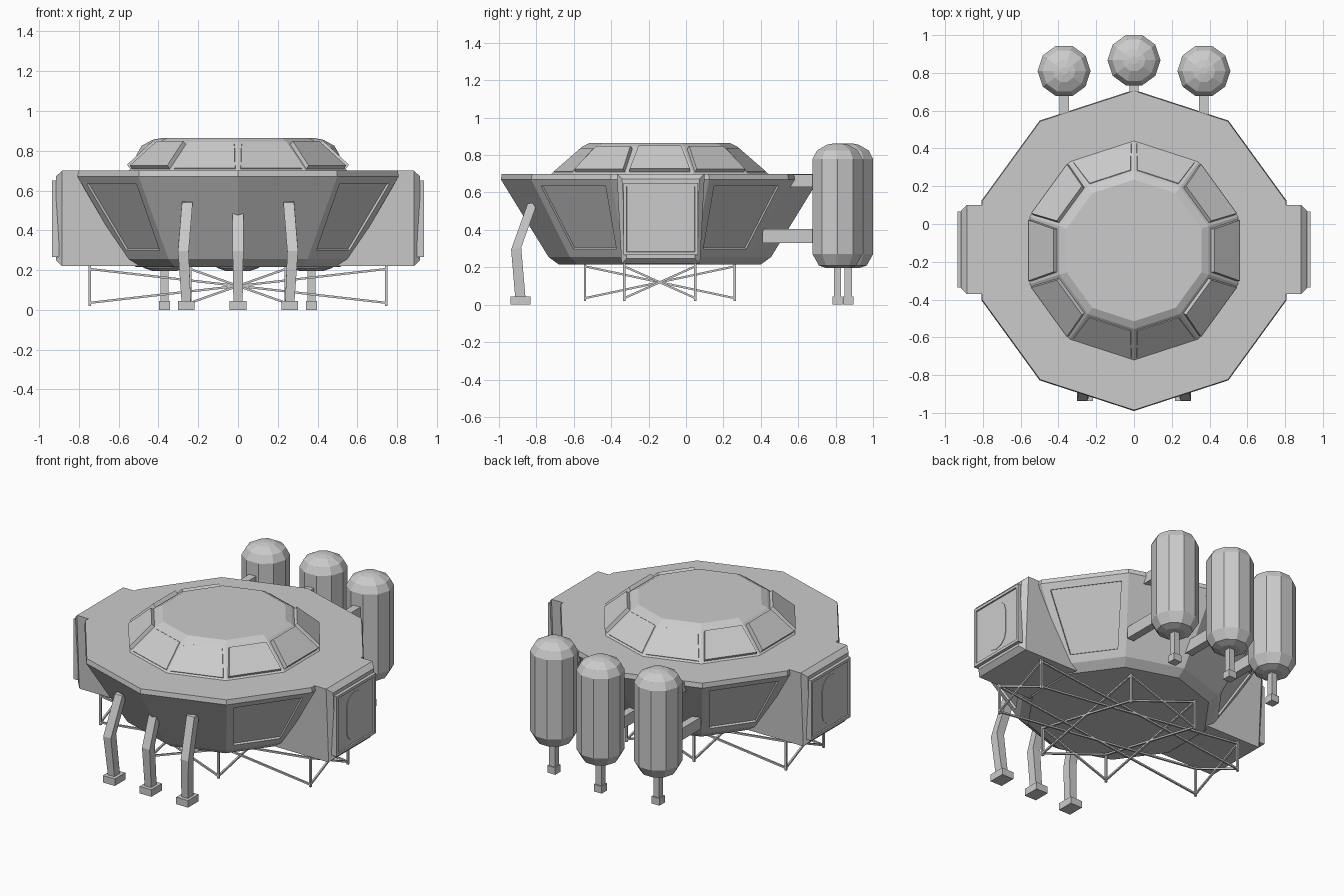
import bpy, bmesh
from math import cos, sin, radians, pi
from mathutils import Vector

if "Cube" in bpy.data.objects:
    bpy.data.objects.remove(bpy.data.objects["Cube"])

CY = -0.14  # centre of the ten-sided cabin


def finish(bm, name):
    bmesh.ops.recalc_face_normals(bm, faces=bm.faces[:])
    me = bpy.data.meshes.new(name)
    bm.to_mesh(me)
    bm.free()
    ob = bpy.data.objects.new(name, me)
    bpy.context.collection.objects.link(ob)
    return ob


def lathe(profile, cx, cy, start, n=10):
    """Closed n-sided solid from (radius, z) pairs, listed bottom to top."""
    bm = bmesh.new()
    rings = [[bm.verts.new((cx + r * cos(start + 2 * pi * i / n),
                            cy + r * sin(start + 2 * pi * i / n), z))
              for i in range(n)] for r, z in profile]
    for a, b in zip(rings, rings[1:]):
        for i in range(n):
            j = (i + 1) % n
            bm.faces.new((a[i], a[j], b[j], b[i]))
    bm.faces.new(rings[0][::-1])
    bm.faces.new(rings[-1])
    bm.normal_update()
    return bm


def inset(bm, face, width, depth):
    bmesh.ops.inset_individual(bm, faces=[face], thickness=width)
    bmesh.ops.inset_individual(bm, faces=[face], thickness=0.002, depth=depth)


def add_box(bm, lo, hi):
    m = bmesh.ops.create_cube(bm, size=1)["verts"]
    for v in m:
        v.co = Vector([(lo[k] + hi[k]) / 2 + v.co[k] * (hi[k] - lo[k]) for k in range(3)])
    return m


def add_beam(bm, a, b, w):
    """Square bar between two points."""
    a, b = Vector(a), Vector(b)
    d = b - a
    q = d.to_track_quat('Z', 'Y')
    for v in bmesh.ops.create_cube(bm, size=1)["verts"]:
        v.co = (a + b) / 2 + q @ Vector((v.co.x * w, v.co.y * w, v.co.z * d.length))


# Cabin hull with recessed panels on the diagonal faces
bm = lathe([(0.54, 0.215), (0.595, 0.255), (0.85, 0.67), (0.845, 0.70)], 0, CY, pi / 2)
for f in bm.faces[:]:
    c = f.calc_center_median()
    if 0.4 < c.z < 0.5 and abs(c.x) > 0.4 and abs(c.y - CY) > 0.2:
        inset(bm, f, 0.065, -0.012)
finish(bm, "cabin_hull")

# Roof dome with raised window panels, deeper towards the sides
bm = lathe([(0.58, 0.69), (0.58, 0.70), (0.415, 0.845), (0.375, 0.865)], 0, CY, pi / 2)
for f in bm.faces[:]:
    c = f.calc_center_median()
    if 0.75 < c.z < 0.8:
        inset(bm, f, 0.022, 0.004 + (0.033 * abs(f.normal.x) if abs(c.x) > 0.3 else 0))
finish(bm, "roof_dome")

for s, side in ((1, "right"), (-1, "left")):
    # Airlock block, slightly wider at the top, chamfered outer rim
    bm = bmesh.new()
    rows = []
    for x, e in ((0.50, 0), (0.885, 0), (0.915, 0.028)):
        rows.append([bm.verts.new((s * x, y, z)) for y, z in (
            (-0.345 + e, 0.22 + e), (0.075 - e, 0.22 + e),
            (0.10 - e, 0.70 - e), (-0.37 + e, 0.70 - e))])
    for a, b in zip(rows, rows[1:]):
        for i in range(4):
            bm.faces.new((a[i], a[(i + 1) % 4], b[(i + 1) % 4], b[i]))
    bm.faces.new(rows[0])
    bm.faces.new(rows[-1])
    finish(bm, side + "_airlock")

    # Outer frame with a recessed field
    bm = bmesh.new()
    xs = sorted((s * 0.90, s * 0.935))
    add_box(bm, (xs[0], -0.335, 0.265), (xs[1], 0.065, 0.65))
    bm.normal_update()
    for f in bm.faces[:]:
        if f.normal.x * s > 0.9:
            inset(bm, f, 0.025, -0.008)
    finish(bm, side + "_airlock_frame")

    # Door with rounded ends
    bm = bmesh.new()
    pts = [(0.085 * cos(radians(t)), 0.08 * sin(radians(t)) + (0.075 if t < 180 else -0.075))
           for t in list(range(0, 180, 30)) + [179.9] + list(range(180, 360, 30)) + [359.9]]
    door = bm.faces.new([bm.verts.new((s * 0.92, CY + y, 0.457 + z)) for y, z in pts])
    ext = bmesh.ops.extrude_face_region(bm, geom=[door])["geom"]
    for v in ext:
        if isinstance(v, bmesh.types.BMVert):
            v.co.x += s * 0.01
    finish(bm, side + "_airlock_door")

# Bent front legs with box feet
for x, name in ((-0.26, "left"), (0, "middle"), (0.26, "right")):
    k = x / 0.26
    bm = bmesh.new()
    rows = []
    for px, y, z, w in ((x, -0.885, 0.03, 0.023), (x + 0.015 * k, -0.908, 0.30, 0.027),
                        (x - 0.005 * k, -0.82, 0.545, 0.027)):
        rows.append([bm.verts.new((px + i * w, y + j * 0.027, z + j * 0.005))
                     for i, j in ((-1, -1), (1, -1), (1, 1), (-1, 1))])
    for a, b in zip(rows, rows[1:]):
        for i in range(4):
            bm.faces.new((a[i], a[(i + 1) % 4], b[(i + 1) % 4], b[i]))
    bm.faces.new(rows[0])
    bm.faces.new(rows[-1])
    add_box(bm, (x - 0.042, -0.938, 0), (x + 0.042, -0.832, 0.045))
    finish(bm, name + "_front_leg")

# Rear tanks, each with a post, a foot and two mounting beams
for x, y, name in ((-0.37, 0.81, "left"), (0, 0.867, "middle"), (0.37, 0.81, "right")):
    bm = lathe([(0.06, 0.195), (0.105, 0.21), (0.14, 0.27), (0.14, 0.78),
                (0.115, 0.825), (0.06, 0.855), (0.02, 0.863)], x, y, 0)
    finish(bm, name + "_tank")
    bm = bmesh.new()
    add_box(bm, (x - 0.02, y - 0.02, 0.03), (x + 0.02, y + 0.02, 0.22))
    add_box(bm, (x - 0.028, y - 0.028, 0), (x + 0.028, y + 0.028, 0.045))
    finish(bm, name + "_tank_post")
    bm = bmesh.new()
    add_box(bm, (x - 0.025, y - 0.33, 0.63), (x + 0.025, y - 0.10, 0.695))
    add_box(bm, (x - 0.025, 0.41 if x else 0.44, 0.33), (x + 0.025, y - 0.10, 0.405))
    finish(bm, name + "_tank_mount")

# Crossed bracing under the cabin: two rectangular frames of posts and diagonals
LO, HI = 0.035, 0.205
for hx, hy, name in ((0.745, 0.19, "wide"), (0.24, 0.40, "deep")):
    bm = bmesh.new()
    corners = [(-hx, CY - hy), (hx, CY - hy), (hx, CY + hy), (-hx, CY + hy)]
    for i, p in enumerate(corners):
        q = corners[(i + 1) % 4]
        add_beam(bm, (*p, 0.02), (*p, 0.225), 0.013)
        add_beam(bm, (*p, LO), (*q, HI), 0.011)
        add_beam(bm, (*p, HI), (*q, LO), 0.011)
    finish(bm, name + "_underframe")
